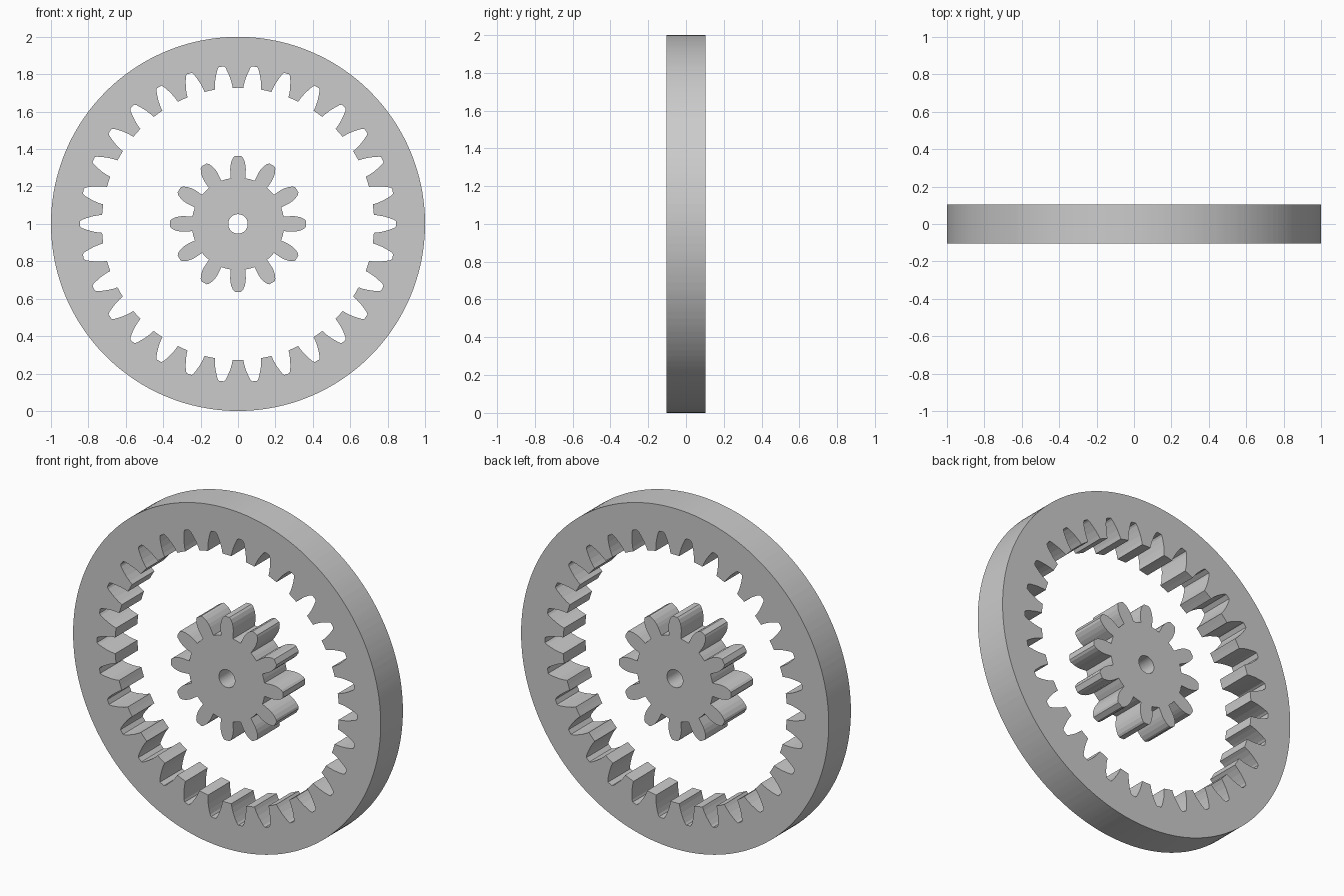
import bpy, bmesh
from math import cos, sin, radians

if "Cube" in bpy.data.objects:
    bpy.data.objects.remove(bpy.data.objects["Cube"])

HALF = 0.103   # half thickness
AXIS_Z = 1.0   # height of the gear axis


def gear(name, teeth, profile, plain_radius):
    """Disc between a toothed loop and a plain circle.
    profile: (radius, half angle in degrees) from tooth base to tooth tip."""
    polar = []
    for k in range(teeth):
        c = 360 / teeth * k
        polar += [(r, c - a) for r, a in profile]
        polar += [(r, c + a) for r, a in reversed(profile)]
        polar.append((profile[0][0], c + 180 / teeth))  # middle of the valley
    bm = bmesh.new()

    def loop(points, y):
        return [bm.verts.new((r * cos(radians(a)), y, AXIS_Z + r * sin(radians(a))))
                for r, a in points]

    circle = [(plain_radius, a) for _, a in polar]
    loops = [loop(polar, -HALF), loop(polar, HALF), loop(circle, HALF), loop(circle, -HALF)]
    n = len(polar)
    for j in range(4):
        a, b = loops[j], loops[(j + 1) % 4]
        for i in range(n):
            bm.faces.new((a[i], a[(i + 1) % n], b[(i + 1) % n], b[i]))
    bmesh.ops.recalc_face_normals(bm, faces=bm.faces)
    mesh = bpy.data.meshes.new(name)
    bm.to_mesh(mesh)
    bm.free()
    obj = bpy.data.objects.new(name, mesh)
    bpy.context.collection.objects.link(obj)
    return obj


# Outer ring with 30 inward teeth (the profile describes the gaps)
gear("ring_gear", 30,
     [(0.728, 3.75), (0.75, 3.5), (0.78, 2.95), (0.81, 2.2), (0.835, 1.5), (0.845, 0.95)], 1.0)

# Central gear with 12 teeth and a shaft hole
gear("sun_gear", 12,
     [(0.247, 9.0), (0.293, 8.2), (0.312, 7.5), (0.335, 6.1), (0.355, 4.2), (0.364, 2.5)], 0.052)
